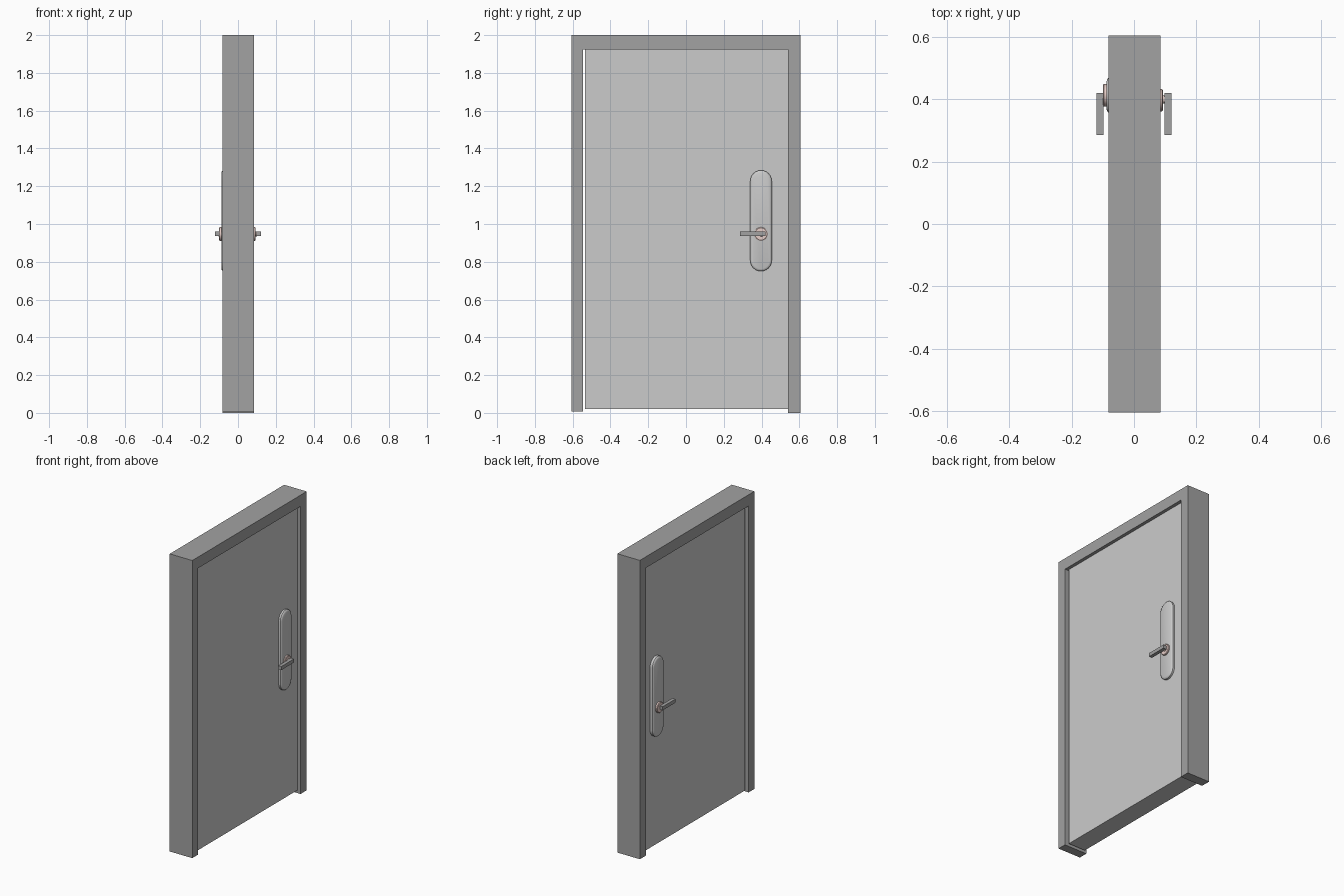
import bpy, bmesh, math
from mathutils import Matrix

if "Cube" in bpy.data.objects:
    bpy.data.objects.remove(bpy.data.objects["Cube"])


def material(name, rgb):
    m = bpy.data.materials.new(name)
    m.diffuse_color = (*rgb, 1)
    m.use_nodes = True
    m.node_tree.nodes["Principled BSDF"].inputs["Base Color"].default_value = m.diffuse_color
    return m


DARK = material("dark_grey", (0.36, 0.36, 0.36))
PINK = material("copper_pink", (0.8, 0.62, 0.58))


def finish(name, bm, mat=None, smooth=False):
    bmesh.ops.recalc_face_normals(bm, faces=bm.faces)
    me = bpy.data.meshes.new(name)
    bm.to_mesh(me)
    bm.free()
    ob = bpy.data.objects.new(name, me)
    bpy.context.collection.objects.link(ob)
    if mat:
        me.materials.append(mat)
    if smooth:
        bpy.ops.object.select_all(action='DESELECT')
        ob.select_set(True)
        bpy.context.view_layer.objects.active = ob
        bpy.ops.object.shade_smooth_by_angle(angle=math.radians(35))
    return ob


def loft(name, sections, mat=None, smooth=False):
    """Bridge a list of (x, [(y, z), ...]) outlines and cap both ends."""
    bm = bmesh.new()
    rings = [[bm.verts.new((x, y, z)) for y, z in pts] for x, pts in sections]
    n = len(rings[0])
    for a, b in zip(rings, rings[1:]):
        for i in range(n):
            j = (i + 1) % n
            bm.faces.new((a[i], a[j], b[j], b[i]))
    bm.faces.new(rings[0])
    bm.faces.new(rings[-1])
    return finish(name, bm, mat, smooth)


def rect(y0, y1, z0, z1):
    return [(y0, z0), (y1, z0), (y1, z1), (y0, z1)]


def stadium(cy, z0, z1, r, inset=0, n=12):
    pts = []
    for cz, start in ((z1 - r, 0), (z0 + r, math.pi)):
        for i in range(n + 1):
            a = start + math.pi * i / n
            pts.append((cy + (r - inset) * math.cos(a), cz + (r - inset) * math.sin(a)))
    return pts


def circle(cy, cz, r, n=32):
    return [(cy + r * math.cos(2 * math.pi * i / n), cz + r * math.sin(2 * math.pi * i / n))
            for i in range(n)]


# Frame: one upside-down U extruded through the wall depth
u = [(-0.605, 0.008), (-0.605, 2.0), (0.605, 2.0), (0.605, 0.0),
     (0.54, 0.0), (0.54, 1.925), (-0.545, 1.925), (-0.545, 0.008)]
loft("door_frame", [(-0.082, u), (0.085, u)], DARK)

# Door leaf, slightly recessed on both sides
leaf = rect(-0.536, 0.54, 0.02, 1.925)
loft("door_leaf", [(-0.063, leaf), (0.063, leaf)])

# Handle set on each side: plate, rosette, neck, lever
# (side, sign, centre y, plate top x, rosette top x)
for side, s, cy, px, rx in (("inner", 1, 0.397, 0.083, 0.093),
                            ("outer", -1, 0.413, 0.088, 0.100)):
    loft(side + "_plate", [(s * 0.06, stadium(cy, 0.75, 1.284, 0.057)),
                           (s * (px - 0.008), stadium(cy, 0.75, 1.284, 0.057)),
                           (s * (px - 0.003), stadium(cy, 0.75, 1.284, 0.057, 0.004)),
                           (s * px, stadium(cy, 0.75, 1.284, 0.057, 0.012))], smooth=True)
    loft(side + "_rosette", [(s * (px - 0.003), circle(cy, 0.947, 0.036)),
                             (s * (rx - 0.003), circle(cy, 0.947, 0.036)),
                             (s * rx, circle(cy, 0.947, 0.032))], PINK, True)
    loft(side + "_neck", [(s * (rx - 0.002), circle(0.4, 0.947, 0.014, 20)),
                          (s * 0.105, circle(0.4, 0.947, 0.011, 20))], PINK, True)
    lever = rect(0.285, 0.42, 0.936, 0.96)
    loft(side + "_lever", [(s * 0.098, lever), (s * 0.121, lever)], DARK)
